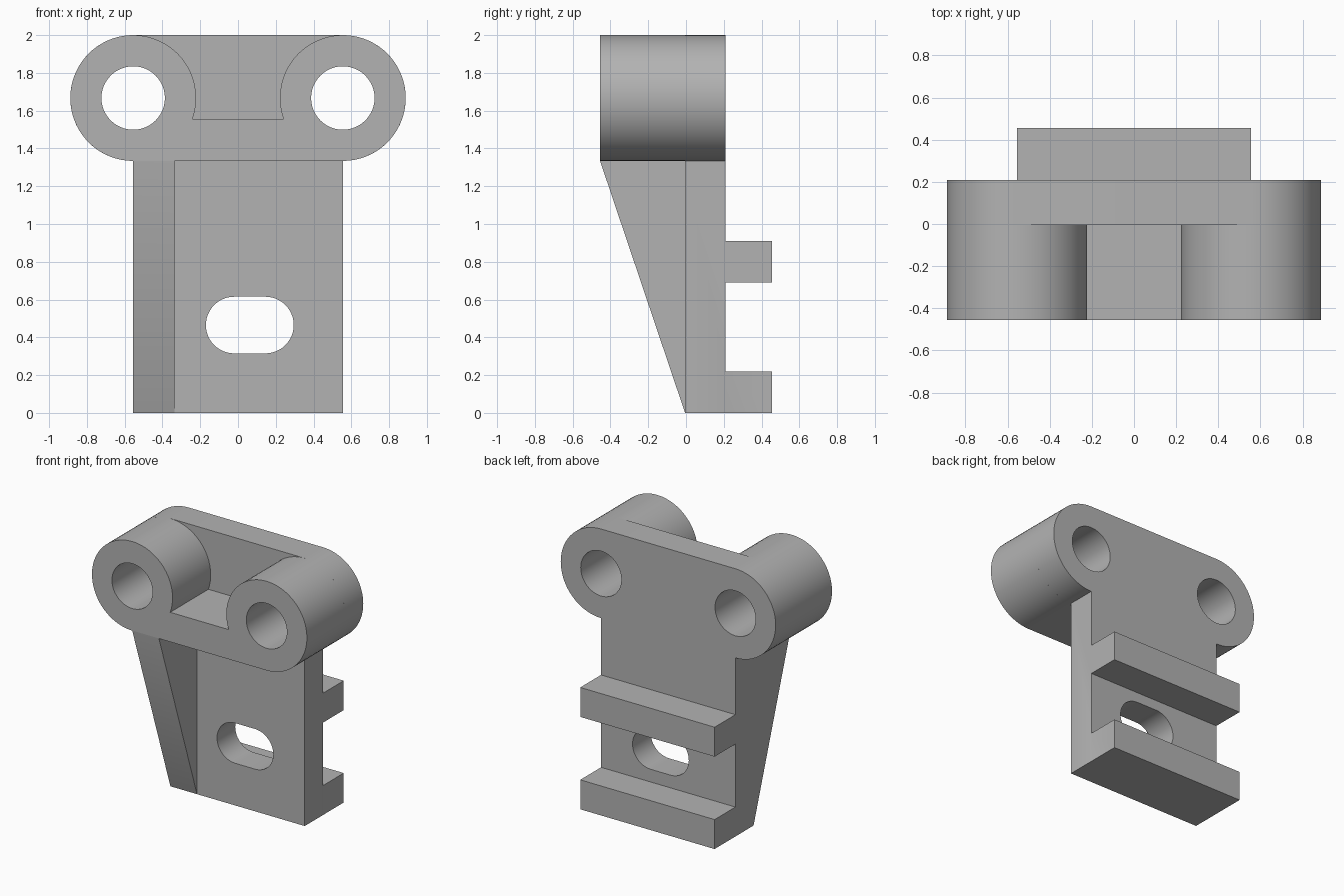
import bpy, bmesh
from math import sin, cos, radians, degrees, asin, pi
from mathutils import Vector

cube = bpy.data.objects.get("Cube")
if cube:
    bpy.data.objects.remove(cube)

grey = bpy.data.materials.new("plain grey")
grey.use_nodes = True
COLOUR = (0.45, 0.45, 0.45, 1)
grey.diffuse_color = COLOUR
grey.node_tree.nodes["Principled BSDF"].inputs["Base Color"].default_value = COLOUR

# Main dimensions
HALF = 0.555                 # half width of plate, also boss centre offset
R, BORE = 0.333, 0.168       # boss and bore radii
ZB = 2 - R                   # boss centre height
FRONT, MID, BACK, RAIL = -0.455, -0.005, 0.21, 0.455
SHELF = 1.555                # pocket floor height


def arc(cx, cz, r, a0, a1, n):
    angles = [radians(a0 + (a1 - a0) * i / n) for i in range(n + 1)]
    return [(cx + r * cos(a), cz + r * sin(a)) for a in angles]


def prism(name, points, shift):
    """Close a planar outline and extrude it by the given vector."""
    bm = bmesh.new()
    face = bm.faces.new([bm.verts.new(p) for p in points])
    ext = bmesh.ops.extrude_face_region(bm, geom=[face], use_keep_orig=True)
    moved = [g for g in ext["geom"] if isinstance(g, bmesh.types.BMVert)]
    bmesh.ops.translate(bm, verts=moved, vec=Vector(shift))
    bmesh.ops.recalc_face_normals(bm, faces=bm.faces)
    mesh = bpy.data.meshes.new(name)
    bm.to_mesh(mesh)
    bm.free()
    mesh.materials.append(grey)
    obj = bpy.data.objects.new(name, mesh)
    bpy.context.collection.objects.link(obj)
    return obj


def prism_y(name, outline, y0, y1):
    return prism(name, [(x, y0, z) for x, z in outline], (0, y1 - y0, 0))


def combine(target, tool, operation):
    mod = target.modifiers.new(operation, "BOOLEAN")
    mod.operation, mod.solver, mod.object = operation, "EXACT", tool
    bpy.context.view_layer.objects.active = target
    bpy.ops.object.modifier_apply(modifier=mod.name)
    bpy.data.objects.remove(tool)


# Back plate with its rounded head
head = arc(-HALF, ZB, R, 270, 90, 36) + arc(HALF, ZB, R, 90, -90, 36)
bracket = prism_y("bracket", head + [(HALF, 0), (-HALF, 0)], MID, BACK)

# Two bosses joined by the low shelf, leaving an open pocket between them
dip = degrees(asin((SHELF - ZB) / R))
bosses = arc(-HALF, ZB, R, 270, dip, 54) + arc(HALF, ZB, R, 180 - dip, -90, 54)
combine(bracket, prism_y("bosses_and_shelf", bosses, FRONT, MID), "UNION")

# Tapered side rib
rib = [(-HALF, MID, 0), (-HALF, MID, ZB - R), (-HALF, FRONT, ZB - R)]
combine(bracket, prism("side_rib", rib, (0.22, 0, 0)), "UNION")

# Two rear rails
for z0, z1 in ((0, 0.22), (0.69, 0.91)):
    outline = [(-HALF, z0), (HALF, z0), (HALF, z1), (-HALF, z1)]
    combine(bracket, prism_y("rear_rail", outline, BACK, RAIL), "UNION")

# Bores through the bosses
for side in (-1, 1):
    ring = arc(side * HALF, ZB, BORE, 0, 360, 48)[:-1]
    combine(bracket, prism_y("bore_cutter", ring, -1, 1), "DIFFERENCE")

# Rounded slot through the plate
slot = arc(-0.02, 0.465, 0.15, 270, 90, 24) + arc(0.145, 0.465, 0.15, 90, -90, 24)
combine(bracket, prism_y("slot_cutter", slot, -0.3, 0.4), "DIFFERENCE")

# Crisp edges, smooth curved walls
bpy.ops.object.select_all(action="DESELECT")
bracket.select_set(True)
bpy.context.view_layer.objects.active = bracket
bpy.ops.object.shade_smooth_by_angle(angle=pi / 6)
